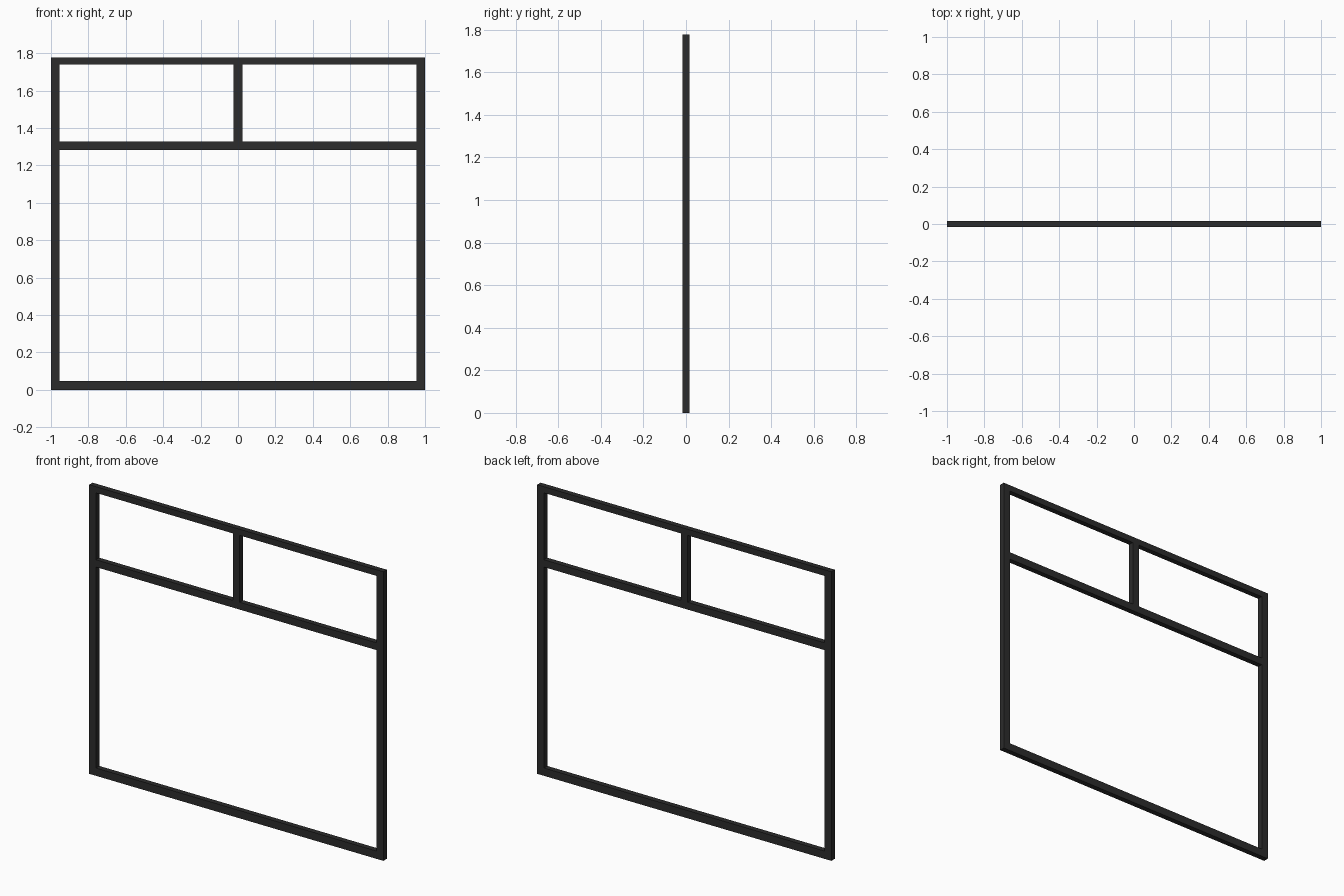
import bpy

if "Cube" in bpy.data.objects:
    bpy.data.objects.remove(bpy.data.objects["Cube"])

DEPTH = 0.033
H = 1.777       # overall height
W = 0.046       # bar width
INNER = 1 - W   # half width between the posts

dark = bpy.data.materials.new("dark_frame")
dark.diffuse_color = (0.025, 0.025, 0.025, 1)
dark.use_nodes = True
dark.node_tree.nodes["Principled BSDF"].inputs["Base Color"].default_value = dark.diffuse_color


def bar(name, x0, x1, z0, z1):
    """Square-edged bar spanning the given x and z ranges."""
    bpy.ops.mesh.primitive_cube_add(size=1, location=((x0 + x1) / 2, 0, (z0 + z1) / 2))
    ob = bpy.context.object
    ob.name = name
    ob.scale = (x1 - x0, DEPTH, z1 - z0)
    bpy.ops.object.transform_apply(location=False, rotation=False, scale=True)
    ob.data.materials.append(dark)


# Side posts, full height
bar("left_post", -1, -INNER, 0, H)
bar("right_post", INNER, 1, 0, H)

# Horizontal rails between the posts
for name, z0, z1 in (("bottom_rail", 0, 0.048),
                     ("middle_rail", 1.283, 1.328),
                     ("top_rail", H - 0.038, H)):
    bar(name, -INNER, INNER, z0, z1)

# Short upright dividing the upper panes
bar("upper_mullion", -W / 2, W / 2, 1.328, H - 0.038)
